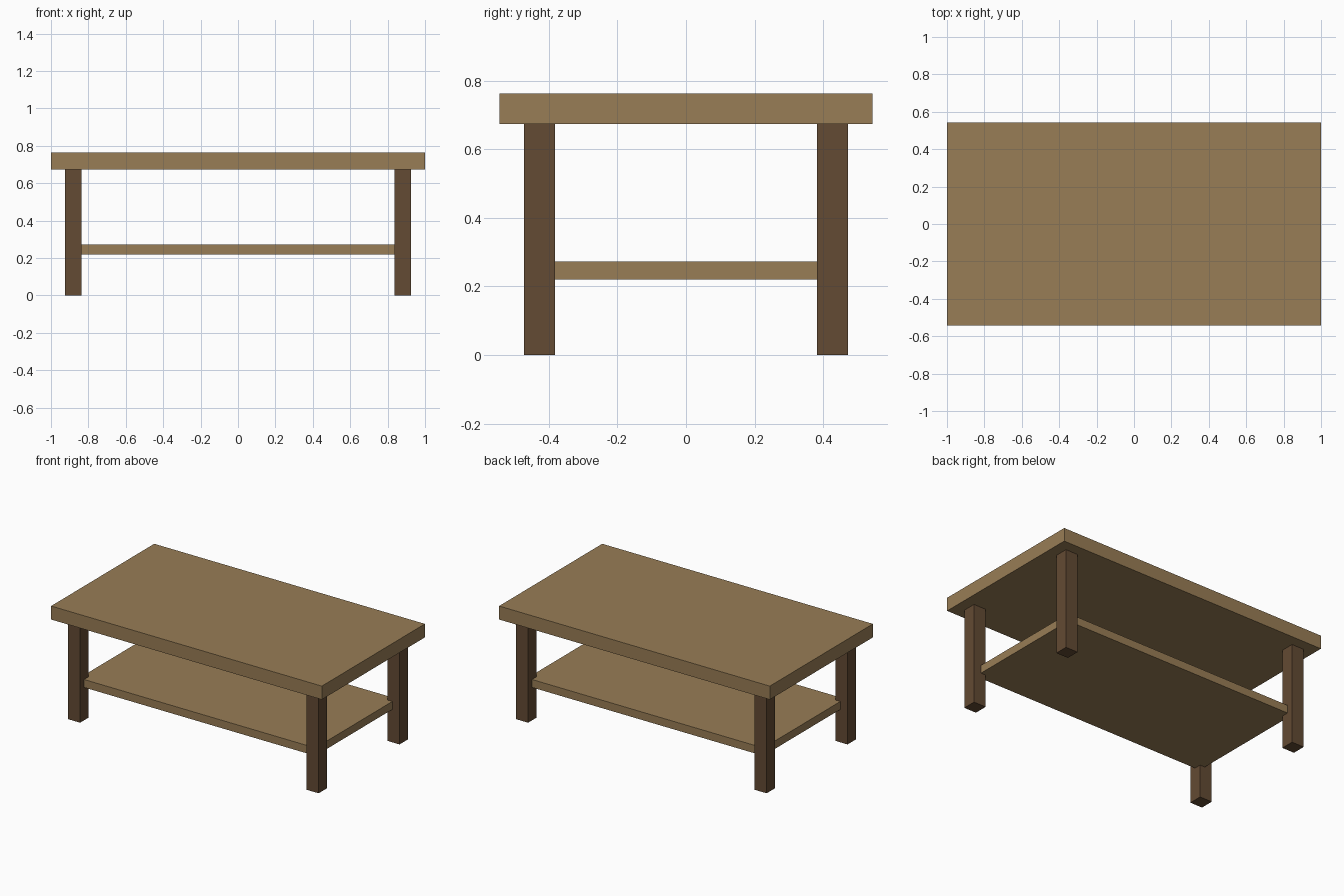
import bpy

cube = bpy.data.objects.get("Cube")
if cube:
    bpy.data.objects.remove(cube, do_unlink=True)


def make_material(name, rgb):
    mat = bpy.data.materials.new(name)
    mat.use_nodes = True
    colour = (*rgb, 1.0)
    mat.diffuse_color = colour
    mat.node_tree.nodes["Principled BSDF"].inputs["Base Color"].default_value = colour
    return mat


def make_box(name, size, centre, mat):
    bpy.ops.mesh.primitive_cube_add(size=1, location=centre)
    obj = bpy.context.object
    obj.name = name
    obj.scale = size
    bpy.ops.object.transform_apply(location=False, rotation=False, scale=True)
    obj.data.materials.append(mat)
    return obj


light_wood = make_material("light wood", (0.315, 0.205, 0.092))
dark_wood = make_material("dark wood", (0.125, 0.069, 0.033))

# Table top and lower shelf, whose corners are let into the legs
make_box("table_top", (2.0, 1.088, 0.09), (0, 0, 0.718), light_wood)
make_box("lower_shelf", (1.745, 0.86, 0.053), (0, 0, 0.246), light_wood)

# Four square legs
LEG_HEIGHT = 0.673
for side, sx in (("left", 1), ("right", -1)):
    for end, sy in (("front", -1), ("back", 1)):
        make_box(f"{end}_{side}_leg", (0.09, 0.09, LEG_HEIGHT),
                 (sx * 0.881, sy * 0.427, LEG_HEIGHT / 2), dark_wood)
